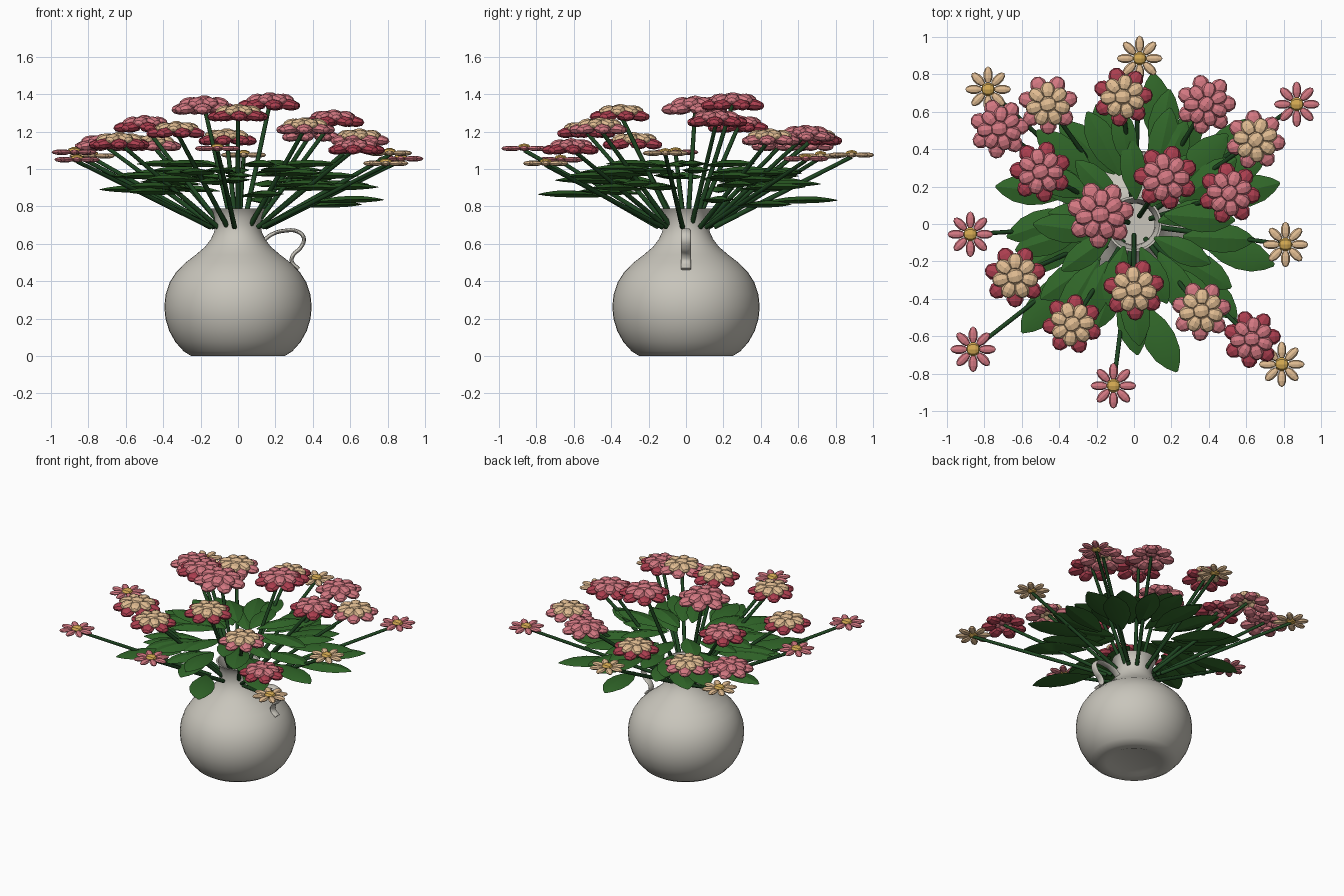
import bpy, bmesh, math, random
from mathutils import Matrix, Vector

if "Cube" in bpy.data.objects:
    bpy.data.objects.remove(bpy.data.objects["Cube"])

random.seed(4)


def mat(name, r, g, b):
    m = bpy.data.materials.new(name)
    m.diffuse_color = (r, g, b, 1)
    m.use_nodes = True
    m.node_tree.nodes["Principled BSDF"].inputs["Base Color"].default_value = m.diffuse_color
    return m


CERAMIC = mat("warm grey ceramic", 0.58, 0.56, 0.50)
STEM = mat("dark stem green", 0.013, 0.06, 0.015)
LEAF = mat("leaf green", 0.030, 0.135, 0.022)
PINK = mat("pink", 0.66, 0.19, 0.225)
RED = mat("deep red", 0.42, 0.05, 0.08)
TAN = mat("cream tan", 0.76, 0.51, 0.29)
GOLD = mat("gold", 0.66, 0.40, 0.085)


def add(name, bm, *mats, smooth=None):
    bmesh.ops.recalc_face_normals(bm, faces=bm.faces)
    me = bpy.data.meshes.new(name)
    bm.to_mesh(me)
    bm.free()
    ob = bpy.data.objects.new(name, me)
    bpy.context.collection.objects.link(ob)
    for m in mats:
        me.materials.append(m)
    if smooth:
        bpy.ops.object.select_all(action='DESELECT')
        ob.select_set(True)
        bpy.context.view_layer.objects.active = ob
        bpy.ops.object.shade_smooth_by_angle(angle=math.radians(smooth))
    return ob


def blob(bm, matrix, index, segs=8, rings=5):
    """Low-poly ellipsoid with its poles along local x."""
    m = matrix @ Matrix.Rotation(math.pi / 2, 4, 'Y')
    geo = bmesh.ops.create_uvsphere(bm, u_segments=segs, v_segments=rings, radius=1, matrix=m)
    for f in {f for v in geo["verts"] for f in v.link_faces}:
        f.material_index = index


def ring(bm, count, dist, z, size, droop, yaw, index):
    for i in range(count):
        a = yaw + i * math.tau / count
        blob(bm, Matrix.Rotation(a, 4, 'Z') @ Matrix.Translation((dist, 0, z))
             @ Matrix.Rotation(droop, 4, 'Y') @ Matrix.Diagonal((*size, 1)), index)


# Vase: turned profile with shallow foot recess and open neck
outer = [(0, .012), (.16, .012), (.19, 0), (.25, 0), (.29, .025), (.335, .075), (.368, .135),
         (.388, .2), (.394, .265), (.387, .33), (.365, .395), (.33, .45), (.28, .5), (.225, .542),
         (.175, .585), (.145, .625), (.127, .665), (.122, .7), (.126, .74), (.136, .772), (.148, .79)]
inner = [(.136, .79), (.115, .74), (.11, .7), (.117, .66), (.16, .58), (.3, .45), (.36, .27), (.25, .04), (0, .04)]
bm = bmesh.new()
verts = [bm.verts.new((r, 0, z)) for r, z in outer + inner]
edges = [bm.edges.new(p) for p in zip(verts, verts[1:])]
bmesh.ops.spin(bm, geom=verts + edges, axis=(0, 0, 1), cent=(0, 0, 0), steps=48, angle=math.tau)
bmesh.ops.remove_doubles(bm, verts=bm.verts, dist=1e-4)
add("vase", bm, CERAMIC, smooth=40)

# Handle: flat strap bent in an S curve
cu = bpy.data.curves.new("handle", 'CURVE')
cu.dimensions = '3D'
cu.bevel_depth, cu.bevel_resolution, cu.resolution_u = .0105, 2, 5
path = [(.13, .61), (.18, .65), (.25, .67), (.32, .665), (.352, .63), (.335, .58), (.295, .54), (.288, .505), (.325, .465)]
sp = cu.splines.new('BEZIER')
sp.bezier_points.add(len(path) - 1)
for p, (x, z) in zip(sp.bezier_points, path):
    p.co = (x, 0, z)
    p.handle_left_type = p.handle_right_type = 'AUTO'
cu.use_fill_caps = True
cu.materials.append(CERAMIC)
handle = bpy.data.objects.new("handle", cu)
handle.scale.y = 2.6
bpy.context.collection.objects.link(handle)
bpy.ops.object.select_all(action='DESELECT')
handle.select_set(True)
bpy.context.view_layer.objects.active = handle
bpy.ops.object.convert(target='MESH')


# Stems: straight rods from the neck to each flower
def stem(x, y, z):
    a, b = Vector((x * .17, y * .17, .69)), Vector((x, y, z - .01))
    d = b - a
    bm = bmesh.new()
    bmesh.ops.create_cone(bm, cap_ends=True, segments=8, radius1=.014, radius2=.011, depth=d.length,
                          matrix=Matrix.Translation((a + b) / 2) @ d.to_track_quat('Z', 'Y').to_matrix().to_4x4())
    add("stem", bm, STEM, smooth=50)


# Large blooms: outer petals, inner petals, centre bud
blooms = [(-.46, .64, 1.14, TAN, PINK, 1), (-.72, .51, 1.14, PINK, PINK, 1), (-.50, .28, 1.24, PINK, RED, 1.03),
          (-.18, .05, 1.34, PINK, PINK, 1.13), (-.06, .68, 1.17, TAN, RED, 1), (.17, .25, 1.36, PINK, RED, 1.08),
          (.385, .64, 1.19, PINK, PINK, 1), (.51, .165, 1.27, PINK, RED, 1.03), (.65, .45, 1.17, TAN, PINK, 1),
          (-.635, -.28, 1.15, TAN, RED, 1.03), (-.33, -.535, 1.21, TAN, RED, 1), (0, -.35, 1.30, TAN, RED, 1.03),
          (.36, -.465, 1.23, TAN, PINK, 1), (.63, -.615, 1.12, PINK, RED, .97)]
for x, y, z, core, rim, s in blooms:
    bm = bmesh.new()
    yaw = random.uniform(0, 1)
    ring(bm, 7, .108, -.016, (.054, .046, .028), .12, yaw, 1)
    ring(bm, 7, .076, .012, (.046, .040, .027), .2, yaw + .45, 0)
    ring(bm, 1, 0, .020, (.046, .046, .028), 0, yaw, 0)
    ob = add("bloom", bm, core, rim)
    ob.location, ob.scale = (x, y, z), (s, s, s)
    stem(x, y, z)

# Daisies: eight slim petals and a gold button
daisies = [(-.78, .72, 1.07, TAN), (.03, .885, 1.075, TAN), (.87, .64, 1.055, PINK), (-.875, -.055, 1.09, PINK),
           (.81, -.11, 1.085, TAN), (-.86, -.67, 1.05, PINK), (-.11, -.865, 1.11, PINK), (.79, -.75, 1.03, TAN)]
for x, y, z, petal in daisies:
    bm = bmesh.new()
    ring(bm, 8, .076, 0, (.046, .025, .015), 0, 0, 0)
    ring(bm, 1, 0, .006, (.037, .037, .022), 0, 0, 1)
    ob = add("daisy", bm, petal, GOLD)
    ob.location = (x, y, z)
    stem(x, y, z)

# Leaves: (base x, base y, tip x, tip y), ridged blades lying nearly flat
leaves = [(.15, .40, .10, .81), (.12, .33, .19, .72), (-.08, .30, -.20, .64), (-.02, .30, -.08, .62),
          (-.10, .27, -.40, .55), (-.2, .22, -.52, .5), (-.35, .16, -.74, .2), (-.3, .06, -.68, -.07),
          (-.26, -.05, -.6, -.25), (-.3, -.24, -.6, -.58), (-.18, -.18, -.5, -.4), (-.14, -.2, -.3, -.56),
          (-.07, -.22, -.2, -.56), (-.05, -.32, .02, -.7), (.03, -.42, .23, -.79), (.13, -.15, .32, -.5),
          (.17, -.13, .52, -.34), (.35, -.08, .75, -.22), (.24, -.22, .55, -.5), (.16, .05, .54, .02),
          (.39, .12, .78, .22), (.19, .18, .5, .48), (.19, .29, .36, .64), (.3, .18, .7, .35),
          (.33, .27, .66, .56), (.1, .18, .28, .55), (-.18, .1, -.55, .3), (-.17, -.05, -.54, 0)]
# upper and lower fill leaves, fanned evenly around the stems
for i in range(18):
    a = i * math.tau / 18 + .1
    r0, r1 = ((.13, .46), (.27, .65))[i % 2]
    leaves.append((r0 * math.cos(a), r0 * math.sin(a), r1 * math.cos(a + .12), r1 * math.sin(a + .12)))
sections = [(.0, .10), (.15, .50), (.35, .88), (.55, 1), (.75, .85), (.9, .48), (1, .08)]
for i, (x0, y0, x1, y1) in enumerate(leaves):
    z = 1.235 - .45 * math.hypot(x1, y1) + (-.035, .02, .0, .035)[i % 4]
    a, b = Vector((x0, y0, z - .012)), Vector((x1, y1, z))
    d = b - a
    side = d.cross(Vector((0, 0, 1))).normalized()
    up = side.cross(d).normalized()
    w, h = d.length * .205, .019
    bm = bmesh.new()
    rows = []
    for t, k in sections:
        c = a + d * t + up * .008 * math.sin(t * math.pi)
        rows.append([bm.verts.new(c + o * k) for o in (side * w, up * h, -side * w, -up * h)])
    for r0, r1 in zip(rows, rows[1:]):
        for j in range(4):
            bm.faces.new((r0[j], r0[j - 1], r1[j - 1], r1[j]))
    bm.faces.new(rows[0])
    bm.faces.new(rows[-1])
    add("leaf", bm, LEAF, smooth=25)
